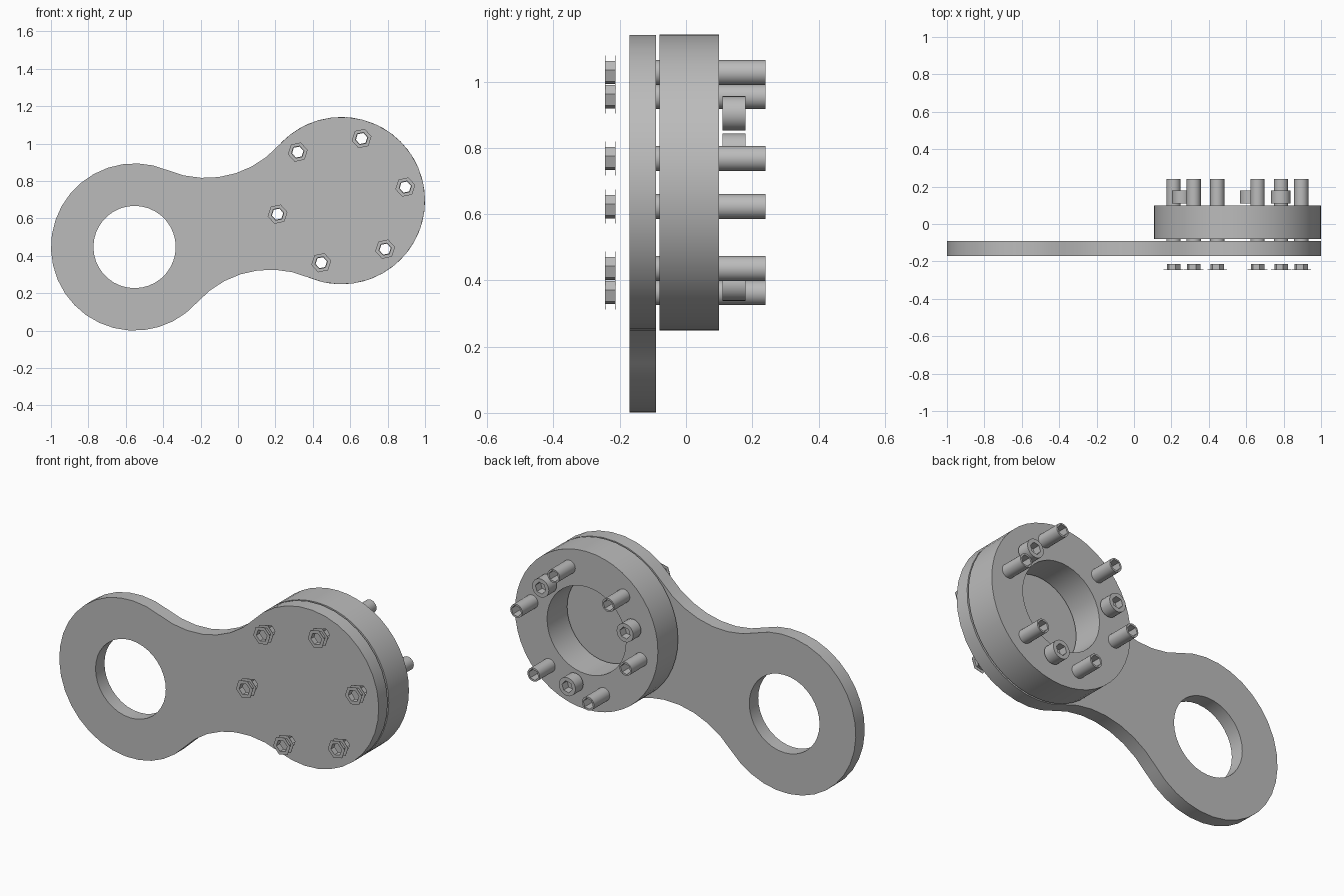
import bpy
from math import sin, cos, pi, radians, hypot, atan2

cube = bpy.data.objects.get("Cube")
if cube:
    bpy.data.objects.remove(cube)

grey = bpy.data.materials.new("steel grey")
colour = (0.5, 0.5, 0.5, 1)
grey.diffuse_color = colour
grey.use_nodes = True
grey.node_tree.nodes["Principled BSDF"].inputs["Base Color"].default_value = colour

LEFT, RIGHT = (-0.553, 0.447), (0.553, 0.695)   # (x, z) centres of the two lobes
LOBE = 0.447
FILLET = 0.523
BOLT = 0.038


def arc(cx, cz, r, a0, a1, steps):
    """Points on an arc, without its last point."""
    return [(cx + r * cos(a0 + (a1 - a0) * i / steps),
             cz + r * sin(a0 + (a1 - a0) * i / steps)) for i in range(steps)]


def circle(c, r, sides=24, turn=0):
    return arc(*c, r, turn, turn + 2 * pi, sides)


def polar(r, degrees):
    a = radians(degrees)
    return RIGHT[0] + r * cos(a), RIGHT[1] + r * sin(a)


def slab(name, loops, y0, y1):
    """Extrude an x-z profile (first loop outer, the rest holes) from y0 to y1."""
    curve = bpy.data.curves.new(name, 'CURVE')
    curve.dimensions = '2D'
    curve.fill_mode = 'BOTH'
    curve.extrude = (y1 - y0) / 2
    for loop in loops:
        spline = curve.splines.new('POLY')
        spline.points.add(len(loop) - 1)
        spline.use_cyclic_u = True
        for point, (x, z) in zip(spline.points, loop):
            point.co = (x, z, 0, 1)
    obj = bpy.data.objects.new(name, curve)
    obj.location.y = (y0 + y1) / 2
    obj.rotation_euler.x = pi / 2
    bpy.context.collection.objects.link(obj)
    bpy.ops.object.select_all(action='DESELECT')
    obj.select_set(True)
    bpy.context.view_layer.objects.active = obj
    bpy.ops.object.convert(target='MESH')
    obj = bpy.context.view_layer.objects.active
    obj.data.materials.clear()
    obj.data.materials.append(grey)
    bpy.ops.object.shade_smooth_by_angle(angle=radians(30))
    return obj


def link_outline():
    """Two round lobes joined by tangent concave fillets."""
    dx, dz = RIGHT[0] - LEFT[0], RIGHT[1] - LEFT[1]
    tilt, half = atan2(dz, dx), hypot(dx, dz) / 2
    rise = ((LOBE + FILLET) ** 2 - half ** 2) ** 0.5
    a = atan2(rise, half)
    pts = arc(half, 0, LOBE, a - pi, pi - a, 24)
    pts += arc(0, rise, FILLET, -a, a - pi, 7)
    pts += arc(-half, 0, LOBE, a, 2 * pi - a, 24)
    pts += arc(0, -rise, FILLET, pi - a, a, 7)
    mx, mz = (LEFT[0] + RIGHT[0]) / 2, (LEFT[1] + RIGHT[1]) / 2
    c, s = cos(tilt), sin(tilt)
    return [(mx + x * c - z * s, mz + x * s + z * c) for x, z in pts]


bolts = [polar(0.349, 12 + 60 * k) for k in range(6)]
bolt_holes = [circle(p, BOLT) for p in bolts]

# Link plate and thick ring behind it
slab("link_plate", [link_outline(), circle(LEFT, 0.22, 36)] + bolt_holes, -0.17, -0.09)
slab("ring", [circle(RIGHT, LOBE, 48), circle(RIGHT, 0.247, 40)] + bolt_holes, -0.08, 0.10)

# Hollow bolts with open hexagonal heads standing off the plate
turn = radians(12)
for i, p in enumerate(bolts):
    slab(f"bolt_{i + 1}", [circle(p, BOLT), circle(p, 0.031, 6, turn)], -0.17, 0.24)
    bore = circle(p, 0.034, 6, turn)
    slab(f"nut_sleeve_{i + 1}", [circle(p, 0.037, 6, turn), bore], -0.244, -0.214)
    for side, y in (("front", -0.245), ("back", -0.215)):
        slab(f"nut_{side}_{i + 1}", [circle(p, 0.054, 6, turn), bore], y, y + 0.002)

# Short socket studs at the back of the ring
for k in range(3):
    p = polar(0.312, 42 + 120 * k)
    slab(f"stud_base_{k + 1}", [circle(p, 0.052)], 0.11, 0.135)
    slab(f"stud_socket_{k + 1}", [circle(p, 0.052), circle(p, 0.033, 6, turn)], 0.135, 0.18)
